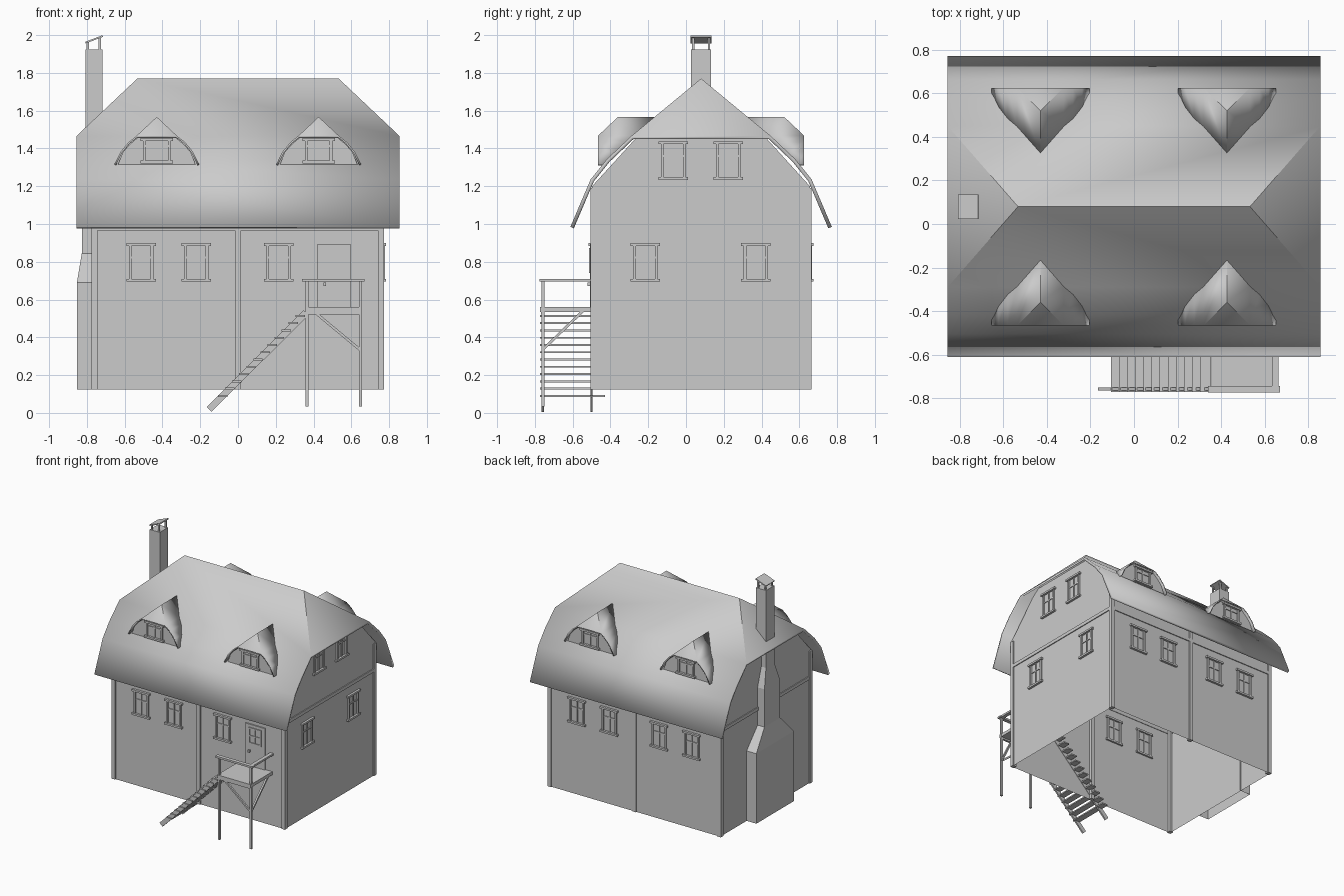
import bpy, bmesh, math
from mathutils import Matrix, Vector

if "Cube" in bpy.data.objects:
    bpy.data.objects.remove(bpy.data.objects["Cube"])

YC = 0.08                                   # ridge line
ROOF = [(0, 1.77), (0.37, 1.465), (0.50, 1.342), (0.585, 1.236), (0.692, 0.985)]


def finish(name, bm, smooth=False, thick=0):
    me = bpy.data.meshes.new(name)
    bm.to_mesh(me)
    bm.free()
    ob = bpy.data.objects.new(name, me)
    bpy.context.collection.objects.link(ob)
    if smooth:
        bpy.ops.object.select_all(action='DESELECT')
        ob.select_set(True)
        bpy.context.view_layer.objects.active = ob
        bpy.ops.object.shade_smooth_by_angle(angle=math.radians(30))
    if thick:
        m = ob.modifiers.new("thickness", 'SOLIDIFY')
        m.thickness, m.offset = thick, -1
    return ob


def add_box(bm, lo, hi, mat=Matrix()):
    lo, hi = Vector(lo), Vector(hi)
    m = mat @ Matrix.Translation((lo + hi) / 2) @ Matrix.Diagonal((*(hi - lo), 1))
    bmesh.ops.create_cube(bm, size=1, matrix=m)


def boxes(name, items, mat=Matrix()):
    bm = bmesh.new()
    for lo, hi in items:
        add_box(bm, lo, hi, mat)
    return finish(name, bm)


def beam(name, a, b, w, h):
    a, b = Vector(a), Vector(b)
    d = b - a
    m = Matrix.Translation((a + b) / 2) @ d.to_track_quat('X', 'Z').to_matrix().to_4x4()
    return boxes(name, [((-d.length / 2, -w / 2, -h / 2), (d.length / 2, w / 2, h / 2))], m)


def up_faces(bm):
    bm.normal_update()
    for f in bm.faces:
        if f.normal.z < 0:
            f.normal_flip()


# walls: open-bottomed shell with gable ends
X, Y0, Y1, ZB = 0.766, -0.497, 0.656, 0.125
bm = bmesh.new()
outline = [(Y0, ZB), (Y0, 1.2), (YC - 0.34, 1.46), (YC - 0.27, 1.515),
           (YC + 0.27, 1.515), (YC + 0.34, 1.46), (Y1, 1.2), (Y1, ZB)]
ends = [[bm.verts.new((s * X, y, z)) for y, z in outline] for s in (-1, 1)]
bm.faces.new(ends[0])
bm.faces.new(ends[1][::-1])
for i in (0, 6):
    bm.faces.new((ends[0][i], ends[1][i], ends[1][i + 1], ends[0][i + 1]))
bmesh.ops.recalc_face_normals(bm, faces=bm.faces)
finish("walls", bm)

# timber posts and storey beams
bm = bmesh.new()
for cx in (-0.76, 0, 0.757):
    for cy in (-0.49, 0.648):
        add_box(bm, (cx - 0.016, cy - 0.016, ZB), (cx + 0.016, cy + 0.016, 1.19))
for y in (-0.499, 0.657):
    add_box(bm, (-0.77, y - 0.006, 0.965), (0.77, y + 0.006, 0.992))
for x in (-0.767, 0.767):
    add_box(bm, (x - 0.006, -0.5, 0.965), (x + 0.006, 0.66, 0.992))
finish("timber_frame", bm)

# main roof with half hips
bm = bmesh.new()
rows = {}
for s in (-1, 1):
    pts = []
    for i, (h, z) in enumerate(ROOF):
        if i == 0 and s == 1:
            pts.append(rows[-1][0])
        else:
            x = 0.533 if i == 0 else 0.856
            pts.append([bm.verts.new((k * x, YC + s * h, z)) for k in (-1, 1)])
    rows[s] = pts
    for p, q in zip(pts, pts[1:]):
        bm.faces.new((p[0], p[1], q[1], q[0]))
for k in (0, 1):
    bm.faces.new((rows[-1][0][k], rows[-1][1][k], rows[1][1][k]))
up_faces(bm)
finish("main_roof", bm, True, 0.02)


def roof_half(z):
    for (h0, z0), (h1, z1) in zip(ROOF, ROOF[1:]):
        if z1 <= z <= z0:
            return h0 + (h1 - h0) * (z0 - z) / (z0 - z1)


def window(name, loc, angle, w=0.13, h=0.195):
    # local frame: x along wall, -y outward
    m = Matrix.Translation(loc) @ Matrix.Rotation(angle, 4, 'Z')
    a, b, t, d = w / 2, h / 2, 0.014, 0.011
    boxes(name, [((-a, -d, -b), (-a + t, d, b)), ((a - t, -d, -b), (a, d, b)),
                 ((-a - .013, -.018, -b - .005), (a + .013, .014, -b + .01)),
                 ((-a - .013, -.018, b - .01), (a + .013, .014, b + .005)),
                 ((-.005, -.007, -b), (.005, .007, b)),
                 ((-a, -.006, .02), (a, .006, .03))], m)


# dormers on both slopes
PROF = [(0, 1.567), (0.107, 1.467), (0.15, 1.433), (0.192, 1.382), (0.225, 1.315)]
for s, side in ((-1, "front"), (1, "back")):
    for cx in (-0.43, 0.427):
        bm = bmesh.new()
        full = [(-x, z) for x, z in PROF[:0:-1]] + PROF
        lines = []
        for x, z in full:
            fy = 0.44 if x == 0 else 0.546
            lines.append([bm.verts.new((cx + x, YC + s * h, z))
                          for h in (fy, roof_half(z) - 0.005)])
        for p, q in zip(lines, lines[1:]):
            bm.faces.new((p[0], q[0], q[1], p[1]))
        bm.faces.new((lines[3][0], lines[4][0], lines[5][0]))
        up_faces(bm)
        finish(side + "_dormer_roof", bm, True, 0.01)
        bm = bmesh.new()
        y = YC + s * 0.528
        f = bm.faces.new([bm.verts.new((cx + a, y, z)) for a, z in
                          ((-.205, 1.315), (.205, 1.315), (.18, 1.38), (.145, 1.42),
                           (.1, 1.458), (-.1, 1.458), (-.145, 1.42), (-.18, 1.38))])
        if s > 0:
            f.normal_flip()
        finish(side + "_dormer_wall", bm)
        window(side + "_dormer_window", (cx, y, 1.388), 0 if s < 0 else math.pi, 0.145, 0.125)

# wall windows
for x in (-0.513, -0.222, 0.215):
    window("front_window", (x, Y0, 0.797), 0)
for x in (-0.513, -0.222, 0.222, 0.513):
    window("back_window", (x, Y1, 0.797), math.pi)
for y, z in ((-0.215, 0.797), (0.37, 0.797), (-0.067, 1.335), (0.223, 1.335)):
    window("right_window", (X, y, z), math.pi / 2)

# door with small pane frame and handle
boxes("door", [((0.42, -0.507, 0.56), (0.595, -0.49, 0.895))])
boxes("door_pane_frame", [((0.45, -.514, .86), (0.565, -.5, .872)), ((0.45, -.514, .74), (0.565, -.5, .752)),
                          ((0.45, -.514, .74), (0.462, -.5, .872)), ((0.553, -.514, .74), (0.565, -.5, .872)),
                          ((0.503, -.512, .74), (0.512, -.5, .872)), ((0.45, -.512, .8), (0.565, -.5, .809))])
boxes("door_handle", [((0.452, -0.522, 0.672), (0.466, -0.505, 0.69))])

# chimney breast, stack and cap
bm = bmesh.new()
loops = []
for z, x, h in ((ZB, -.853, .24), (.69, -.853, .24), (.845, -.827, .1),
                (1.15, -.827, .1), (1.3, -.808, .053), (1.925, -.808, .053)):
    xi = -0.76 if z < 1.2 else -0.718
    loops.append([bm.verts.new(c) for c in ((x, YC - h, z), (x, YC + h, z), (xi, YC + h, z), (xi, YC - h, z))])
for p, q in zip(loops, loops[1:]):
    for i in range(4):
        j = (i + 1) % 4
        bm.faces.new((p[i], p[j], q[j], q[i]))
bm.faces.new(loops[-1])
bmesh.ops.recalc_face_normals(bm, faces=bm.faces)
finish("chimney", bm)
boxes("chimney_cap_posts", [((x - .006, y - .006, 1.92), (x + .006, y + .006, z))
                            for x, z in ((-.795, 1.963), (-.732, 1.985)) for y in (YC - .042, YC + .042)])
beam("chimney_cap", (-0.808, YC, 1.96), (-0.716, YC, 1.995), 0.112, 0.009)

# entrance platform with railing and braces
boxes("platform", [((0.355, -0.773, 0.535), (0.655, -0.495, 0.56)),
                   ((0.365, -0.768, 0.522), (0.65, -0.75, 0.54))])
boxes("platform_posts", [((x - .008, -.766, .035), (x + .008, -.75, .7)) for x in (0.365, 0.648)])
boxes("handrails", [((0.34, -0.775, 0.695), (0.67, -0.745, 0.71)),
                    ((0.635, -0.75, 0.695), (0.665, -0.497, 0.71))])
beam("front_brace", (0.41, -0.758, 0.53), (0.645, -0.758, 0.335), 0.014, 0.014)
beam("side_brace", (0.648, -0.545, 0.54), (0.648, -0.758, 0.335), 0.014, 0.014)

# stairs
for y in (-0.758, -0.5):
    beam("stair_stringer", (-0.153, y, 0.018), (0.36, y, 0.53), 0.012, 0.036)
n = 12
boxes("stair_treads", [((-.105 + .0372 * i, -.772, .085 + .0385 * i),
                        (-.055 + .0372 * i, -.43, .095 + .0385 * i)) for i in range(n)])
